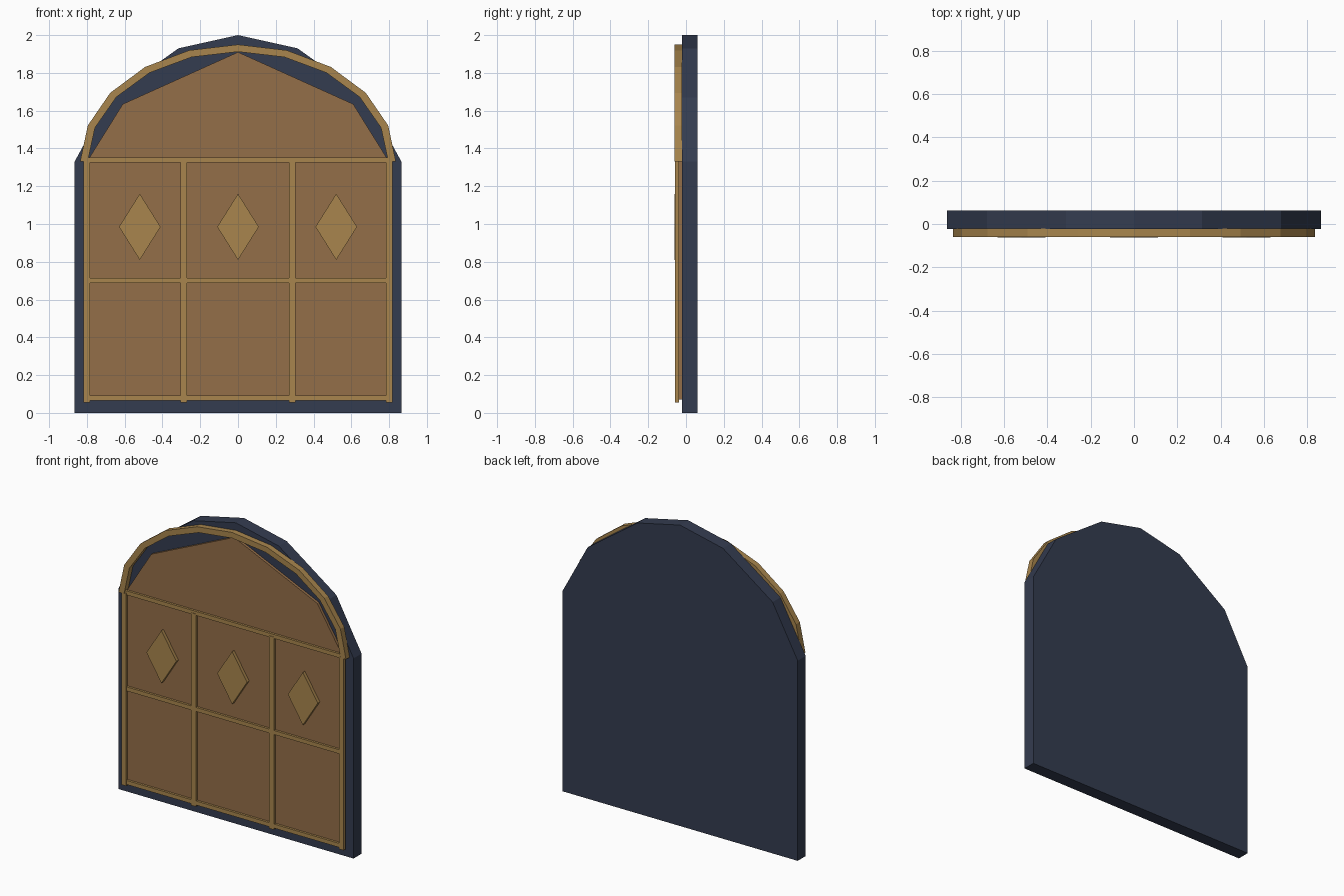
import bpy
import bmesh
from math import sin, cos, pi

cube = bpy.data.objects.get("Cube")
if cube:
    bpy.data.objects.remove(cube, do_unlink=True)


def make_material(name, rgb):
    mat = bpy.data.materials.new(name)
    mat.use_nodes = True
    color = (*rgb, 1)
    mat.diffuse_color = color
    bsdf = mat.node_tree.nodes["Principled BSDF"]
    bsdf.inputs["Base Color"].default_value = color
    bsdf.inputs["Roughness"].default_value = 0.8
    return mat


NAVY = make_material("dark slate blue", (0.034, 0.045, 0.080))
WOOD = make_material("brown wood", (0.296, 0.156, 0.065))
GOLD = make_material("dull gold", (0.392, 0.235, 0.074))


def plate(name, outline, front, back, mat):
    """Extrude an x/z outline from the front y to the back y."""
    bm = bmesh.new()
    face = bm.faces.new([bm.verts.new((x, front, z)) for x, z in outline])
    new = bmesh.ops.extrude_face_region(bm, geom=[face])["geom"]
    verts = [v for v in new if isinstance(v, bmesh.types.BMVert)]
    bmesh.ops.translate(bm, verts=verts, vec=(0, back - front, 0))
    bmesh.ops.recalc_face_normals(bm, faces=bm.faces)
    mesh = bpy.data.meshes.new(name)
    bm.to_mesh(mesh)
    bm.free()
    mesh.materials.append(mat)
    obj = bpy.data.objects.new(name, mesh)
    bpy.context.collection.objects.link(obj)
    return obj


def mirrored(half):
    """Complete a right-hand outline that ends on the centre line."""
    return half + [(-x, z) for x, z in reversed(half) if x > 0]


def bar(name, x0, x1, z0, z1, front):
    plate(name, [(x0, z0), (x1, z0), (x1, z1), (x0, z1)], front, -0.038, GOLD)


def ellipse(rx, rz, steps=10):
    return [(rx * cos(pi * i / steps), SPRING + rz * sin(pi * i / steps))
            for i in range(steps + 1)]


SPRING = 1.33

# Backing slab with a faceted arch
plate("backing_slab", mirrored([(0.865, 0), (0.865, SPRING), (0.68, 1.67),
                                (0.315, 1.93), (0, 2)]), -0.022, 0.062, NAVY)

# Wooden panel with a faceted gable
plate("wood_panel", mirrored([(0.80, 0.07), (0.80, SPRING), (0.61, 1.635),
                              (0, 1.91)]), -0.04, -0.02, WOOD)

# Arched moulding
plate("arch_trim", ellipse(0.836, 0.62) + ellipse(0.796, 0.582)[::-1],
      -0.06, -0.02, GOLD)

# Upright and level glazing bars
for i, x in enumerate((-0.80, -0.287, 0.287, 0.80)):
    bar(f"upright_bar_{i + 1}", x - 0.017, x + 0.017, 0.055, 1.335, -0.058)
for name, z in (("bottom", 0.078), ("middle", 0.70), ("top", 1.338)):
    bar(f"{name}_rail", -0.80, 0.80, z - 0.0135, z + 0.0135, -0.055)

# Diamond ornaments
for name, x in (("right", -0.52), ("centre", 0), ("left", 0.52)):
    plate(f"{name}_diamond", [(x, 0.81), (x + 0.11, 0.985), (x, 1.16),
                              (x - 0.11, 0.985)], -0.062, -0.038, GOLD)
